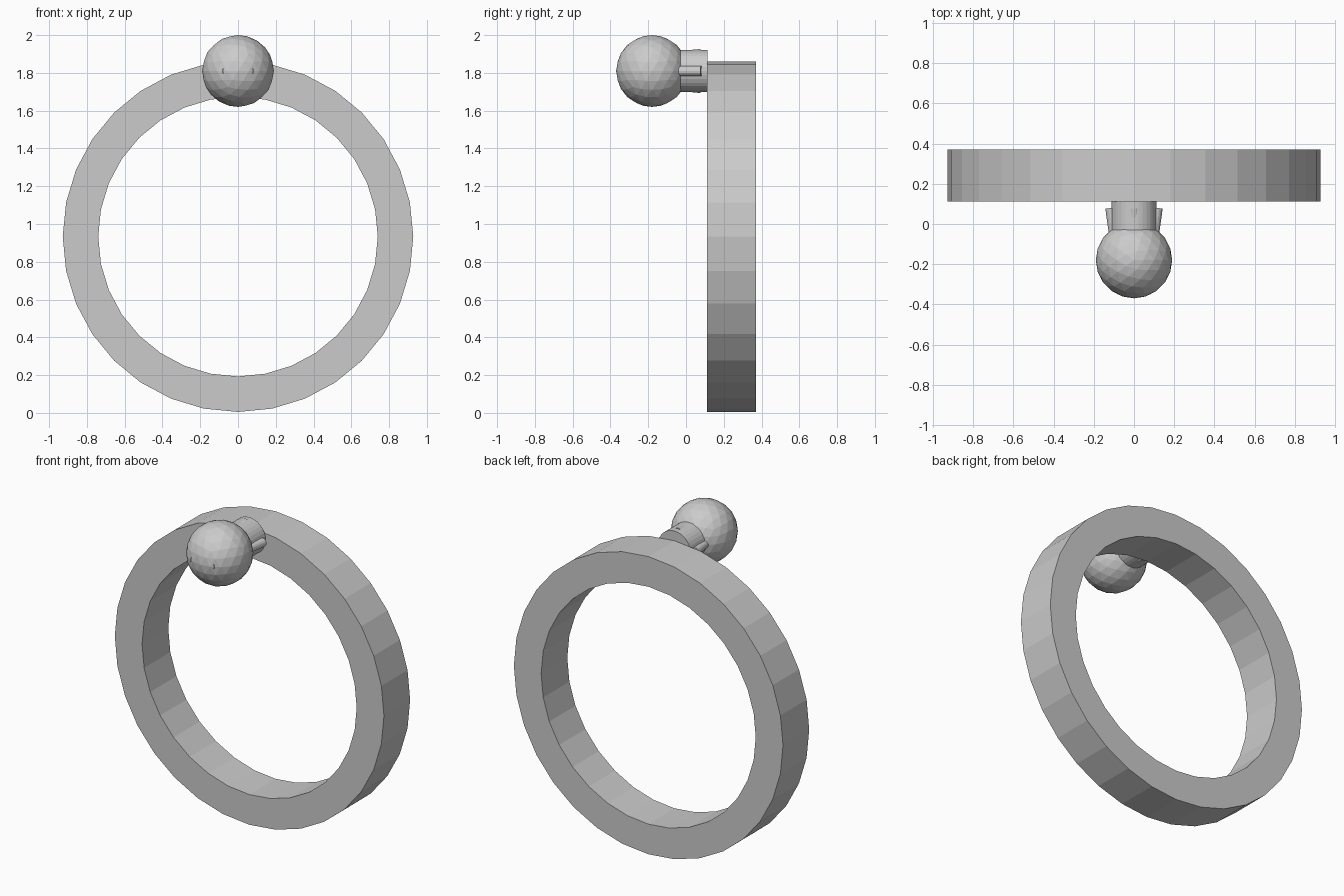
import bpy, bmesh, math
from mathutils import Vector

if "Cube" in bpy.data.objects:
    bpy.data.objects.remove(bpy.data.objects["Cube"])

ZC = 1.81   # height of the knob and neck axis


def make_object(name, bm):
    mesh = bpy.data.meshes.new(name)
    bmesh.ops.recalc_face_normals(bm, faces=bm.faces)
    bm.to_mesh(mesh)
    bm.free()
    ob = bpy.data.objects.new(name, mesh)
    bpy.context.collection.objects.link(ob)
    return ob


def rod(name, a, b, radius, sides):
    """Capped cylinder between two points."""
    a, b = Vector(a), Vector(b)
    bm = bmesh.new()
    bmesh.ops.create_cone(bm, cap_ends=True, segments=sides, radius1=radius,
                          radius2=radius, depth=(b - a).length)
    ob = make_object(name, bm)
    ob.location = (a + b) / 2
    ob.rotation_euler = (b - a).to_track_quat('Z', 'Y').to_euler()
    return ob


# Flat 32-sided band
def band(name, r_out, r_in, y0, y1, zc, sides=32):
    bm = bmesh.new()
    profile = [(r_out, y0), (r_out, y1), (r_in, y1), (r_in, y0)]
    loops = []
    for i in range(sides):
        t = 2 * math.pi * i / sides
        loops.append([bm.verts.new((r * math.sin(t), y, zc + r * math.cos(t)))
                      for r, y in profile])
    for i in range(sides):
        p, q = loops[i], loops[(i + 1) % sides]
        for k in range(4):
            n = (k + 1) % 4
            bm.faces.new((p[k], p[n], q[n], q[k]))
    return make_object(name, bm)


band("ring_band", 0.928, 0.74, 0.112, 0.37, 0.933)

# Faceted round stone
bm = bmesh.new()
bmesh.ops.create_icosphere(bm, subdivisions=3, radius=0.19)
stone = make_object("stone", bm)
stone.location = (0, -0.18, ZC)

# Neck joining stone and band
rod("neck", (0, -0.12, ZC), (0, 0.113, ZC), 0.112, 32)

# Slanted prongs: two at the sides, two almost hidden in the neck
for s, side, level in ((-1, "left", "lower"), (1, "right", "upper")):
    rod("prong_" + side, (s * 0.116, 0.08, ZC), (s * 0.056, -0.347, ZC), 0.027, 16)
    rod("prong_" + level, (0, 0.08, ZC + s * 0.09), (0, -0.32, ZC + s * 0.05), 0.027, 16)
